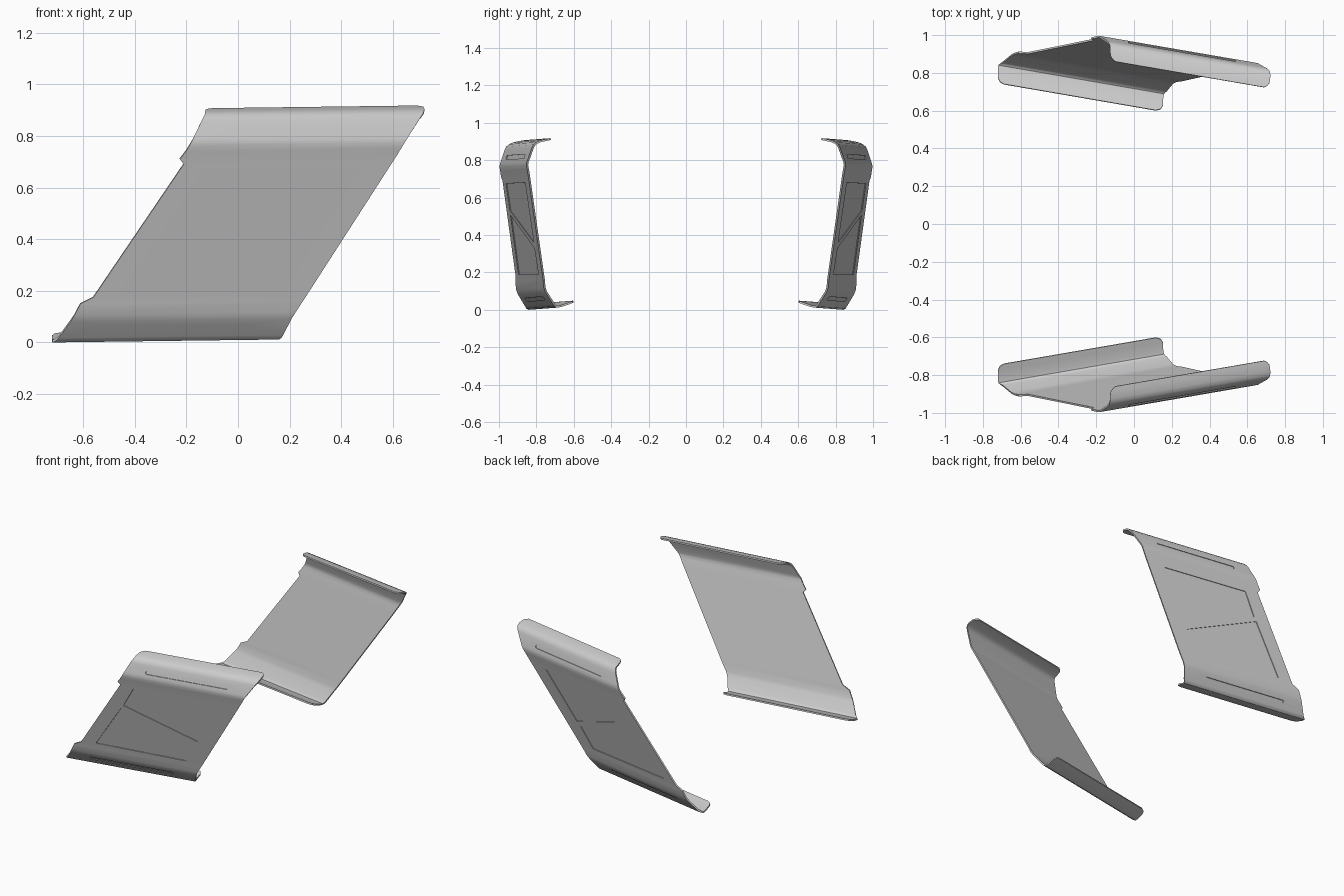
import bpy, bmesh
from math import sin, cos, pi, radians

if "Cube" in bpy.data.objects:
    bpy.data.objects.remove(bpy.data.objects["Cube"])

SY, SZ = 0.172, 0.013          # shear of the bent sheet along x
THICK, DEPTH = 0.010, 0.005

# Bent profile from bottom lip to top lip: y, z at x = 0, then left and right end x
ROWS = [
    (-.620, .038, -.690, .115), (-.630, .035, -.712, .140),
    (-.650, .028, -.720, .152), (-.695, .013, -.720, .155),
    (-.718, .0096, -.718, .160), (-.732, .016, -.705, .168),
    (-.740, .026, -.695, .175), (-.787, .090, -.648, .208),
    (-.799, .115, -.632, .224), (-.808, .158, -.610, .252),
    (-.814, .182, -.560, .268), (-.945, .693, -.210, .600),
    (-.950, .713, -.225, .613), (-.959, .745, -.200, .633),
    (-.9645, .765, -.188, .645), (-.9645, .782, -.179, .656),
    (-.960, .798, -.171, .666), (-.945, .858, -.142, .704),
    (-.938, .874, -.134, .715), (-.925, .887, -.128, .721),
    (-.905, .896, -.127, .722), (-.872, .904, -.125, .718),
    (-.855, .907, -.115, .706), (-.843, .909, -.100, .690)]


def surface_y(x, z):
    """Outer face of the panel at front-view position x, z."""
    z0 = z - SZ * x
    for a, b in zip(ROWS[4:], ROWS[5:]):
        if a[1] <= z0 <= b[1]:
            f = (z0 - a[1]) / (b[1] - a[1])
            return a[0] + f * (b[0] - a[0]) + SY * x


def new_object(name, bm):
    mesh = bpy.data.meshes.new(name)
    bm.to_mesh(mesh)
    bm.free()
    ob = bpy.data.objects.new(name, mesh)
    bpy.context.collection.objects.link(ob)
    return ob


def apply(ob, mod):
    bpy.context.view_layer.objects.active = ob
    bpy.ops.object.modifier_apply(modifier=mod.name)


def engrave(ob, outline):
    """Cut a shallow pocket that follows the panel face."""
    bm = bmesh.new()
    out = [bm.verts.new((x, surface_y(x, z) - .04, z)) for x, z in outline]
    inn = [bm.verts.new((x, surface_y(x, z) + DEPTH, z)) for x, z in outline]
    bm.faces.new(out)
    bm.faces.new(inn[::-1])
    for i in range(len(out)):
        j = (i + 1) % len(out)
        bm.faces.new((out[i], inn[i], inn[j], out[j]))
    bmesh.ops.recalc_face_normals(bm, faces=bm.faces)
    cutter = new_object("pocket_cutter", bm)
    cutter.hide_render = True
    mod = ob.modifiers.new("pocket", 'BOOLEAN')
    mod.operation, mod.solver, mod.object = 'DIFFERENCE', 'EXACT', cutter
    apply(ob, mod)
    bpy.data.objects.remove(cutter)


def slot(x1, x2, z0, r):
    """Rounded-end slot outline running along the sheet."""
    pts = []
    for cx, start in ((x2, -pi / 2), (x1, pi / 2)):
        for i in range(7):
            a = start + pi * i / 6
            x = cx + r * cos(a)
            pts.append((x, z0 + r * sin(a) + SZ * x))
    return pts


# Front panel: bent sheet with thickness
bm = bmesh.new()
pairs = [[bm.verts.new((x, y + SY * x, z + SZ * x)) for x in (xl, xr)]
         for y, z, xl, xr in ROWS]
for (a, b), (c, d) in zip(pairs, pairs[1:]):
    bm.faces.new((a, b, d, c))
front = new_object("front_side_panel", bm)
mod = front.modifiers.new("thickness", 'SOLIDIFY')
mod.thickness, mod.offset = THICK, -1
apply(front, mod)

# Two slanted pockets separated by a diagonal rib, and two long slots
engrave(front, [(-.125, .675), (.465, .68), (.26, .36), (-.215, .53)])
engrave(front, [(-.235, .505), (.235, .33), (.155, .19), (-.455, .19)])
engrave(front, slot(-.02, .53, .814, .011))
engrave(front, slot(-.52, .03, .061, .009))

# Back panel: mirror image across y = 0
bm = bmesh.new()
bm.from_mesh(front.data)
for v in bm.verts:
    v.co.y *= -1
bmesh.ops.reverse_faces(bm, faces=bm.faces)
back = new_object("back_side_panel", bm)

for ob in (front, back):
    bpy.ops.object.select_all(action='DESELECT')
    ob.select_set(True)
    bpy.context.view_layer.objects.active = ob
    bpy.ops.object.shade_smooth_by_angle(angle=radians(32))
